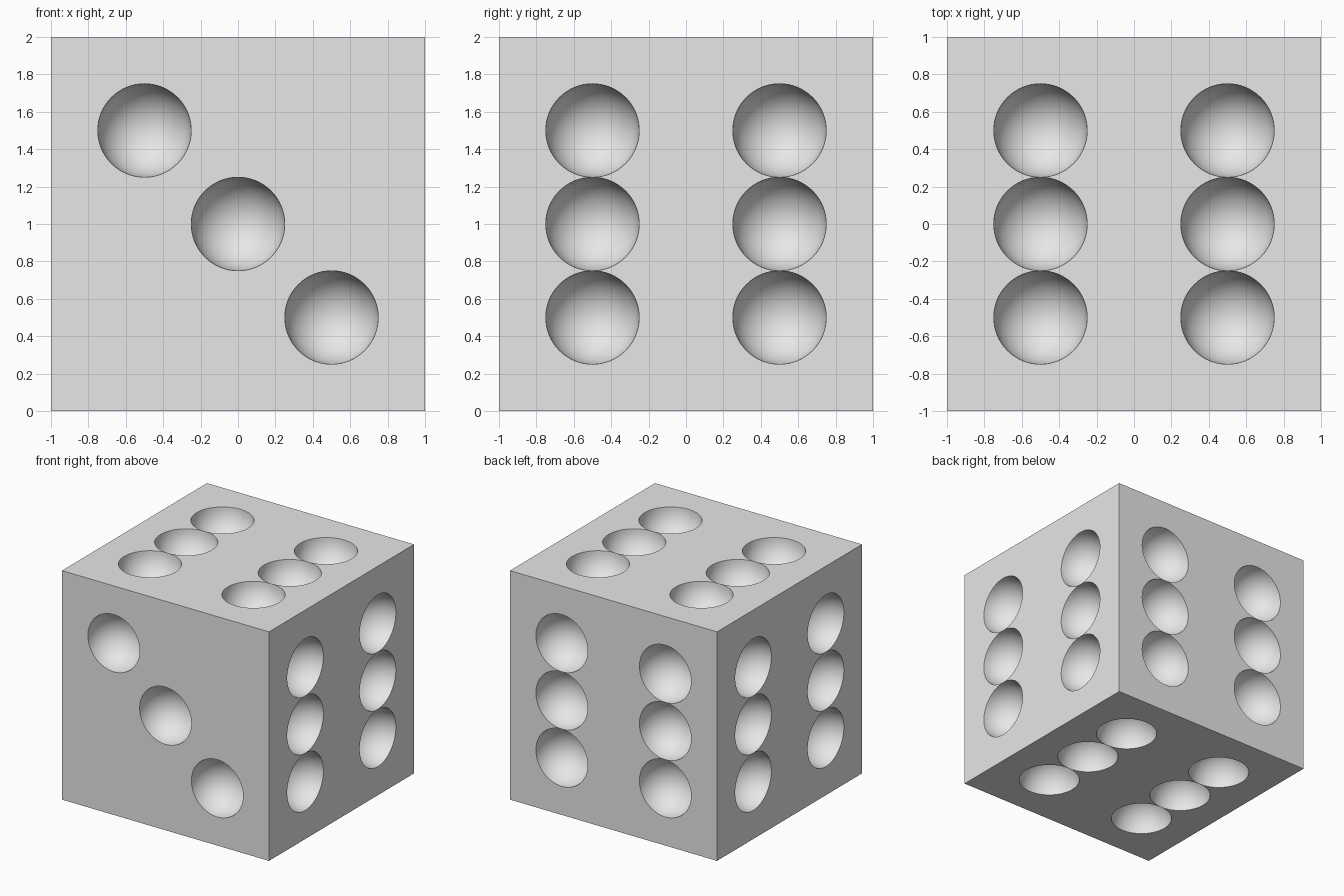
import bpy
import bmesh
from math import sin, cos, pi
from mathutils import Vector

cube = bpy.data.objects.get("Cube")
if cube:
    bpy.data.objects.remove(cube, do_unlink=True)

ARC = 16      # segments in a quarter of a pip's rim
RINGS = 12    # rings from rim to the bottom of a pip
R = 0.25      # pip radius
CENTRE = Vector((0, 0, 1))
X, Y, Z = Vector((1, 0, 0)), Vector((0, 1, 0)), Vector((0, 0, 1))

SIX = [(u, v) for u in (-0.5, 0.5) for v in (-0.5, 0, 0.5)]
THREE = [(-0.5, 0.5), (0, 0), (0.5, -0.5)]

grey = bpy.data.materials.new("light grey")
grey.use_nodes = True
colour = (0.8, 0.8, 0.8, 1)
grey.diffuse_color = colour
grey.node_tree.nodes["Principled BSDF"].inputs["Base Color"].default_value = colour

bm = bmesh.new()


def add_face(points):
    return bm.faces.new([bm.verts.new(p) for p in points])


def pip_quarter(place, cu, cv, su, sv):
    """A quarter of a hemispherical hollow and the flat corner around it."""
    def dome(i, j):
        a, b = i / ARC * pi / 2, j / RINGS * pi / 2
        return place(cu + su * R * cos(a) * cos(b),
                     cv + sv * R * sin(a) * cos(b), 1 - R * sin(b))

    corner = place(cu + su * R, cv + sv * R, 1)
    flip = su * sv < 0

    def oriented(points):
        add_face(points[::-1] if flip else points)

    for i in range(ARC):
        oriented([corner, dome(i + 1, 0), dome(i, 0)])
        for j in range(RINGS - 1):
            oriented([dome(i, j), dome(i + 1, j), dome(i + 1, j + 1), dome(i, j + 1)])
        oriented([dome(i, RINGS - 1), dome(i + 1, RINGS - 1), place(cu, cv, 1 - R)])


def die_side(u_axis, v_axis, pips):
    """One square side, tiled in cells of one pip radius."""
    normal = u_axis.cross(v_axis)

    def place(u, v, n):
        return CENTRE + u_axis * u + v_axis * v + normal * n

    for cu, cv in pips:
        for su in (-1, 1):
            for sv in (-1, 1):
                pip_quarter(place, cu, cv, su, sv)
    for i in range(8):
        for j in range(8):
            u, v = -1 + i * R, -1 + j * R
            mu, mv = u + R / 2, v + R / 2
            if any(abs(mu - cu) < R and abs(mv - cv) < R for cu, cv in pips):
                continue
            add_face([place(u, v, 1), place(u + R, v, 1),
                      place(u + R, v + R, 1), place(u, v + R, 1)])


die_side(X, Z, THREE)    # front
die_side(-X, Z, SIX)     # back
die_side(Y, Z, SIX)      # left
die_side(-Y, Z, SIX)     # right
die_side(X, Y, SIX)      # top
die_side(X, -Y, SIX)     # bottom

bmesh.ops.remove_doubles(bm, verts=bm.verts, dist=0.0005)
mesh = bpy.data.meshes.new("die")
bm.to_mesh(mesh)
bm.free()
mesh.materials.append(grey)

die = bpy.data.objects.new("die", mesh)
bpy.context.collection.objects.link(die)
bpy.ops.object.select_all(action='DESELECT')
die.select_set(True)
bpy.context.view_layer.objects.active = die
bpy.ops.object.shade_smooth_by_angle(angle=pi / 6)
